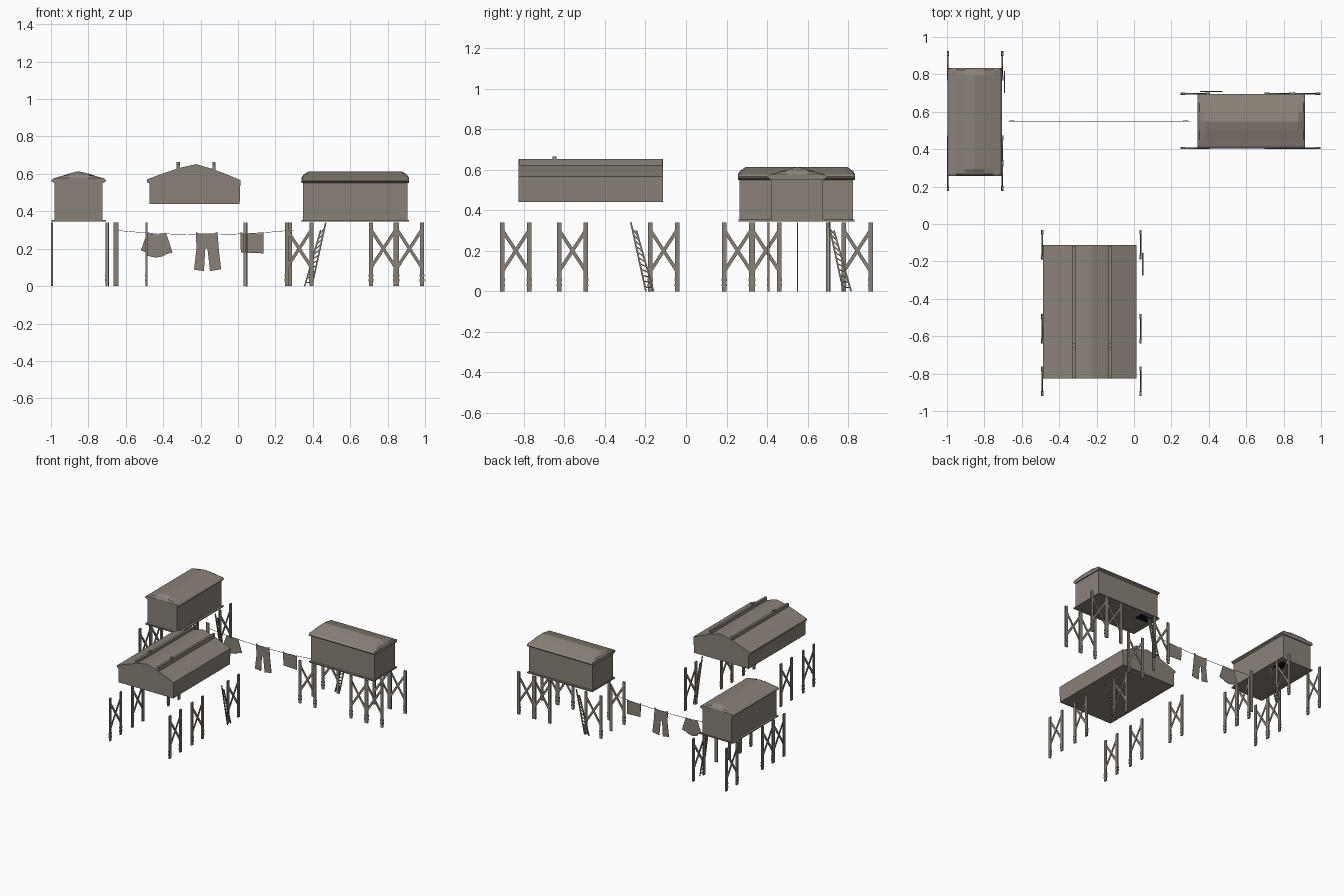
import bpy, bmesh, math
from mathutils import Matrix, Vector

if "Cube" in bpy.data.objects:
    bpy.data.objects.remove(bpy.data.objects["Cube"])


def material(name, rgb):
    m = bpy.data.materials.new(name)
    m.diffuse_color = (*rgb, 1)
    m.use_nodes = True
    m.node_tree.nodes["Principled BSDF"].inputs["Base Color"].default_value = m.diffuse_color
    return m


wood = material("weathered_wood", (0.255, 0.222, 0.188))
dark = material("hatch_black", (0.006, 0.004, 0.004))


def finish(name, bm, mat=Matrix(), colour=wood):
    bmesh.ops.recalc_face_normals(bm, faces=bm.faces)
    bm.transform(mat)
    me = bpy.data.meshes.new(name)
    bm.to_mesh(me)
    bm.free()
    me.materials.append(colour)
    ob = bpy.data.objects.new(name, me)
    bpy.context.collection.objects.link(ob)
    return ob


def box(bm, lo, hi):
    size = [b - a for a, b in zip(lo, hi)]
    mid = [(a + b) / 2 for a, b in zip(lo, hi)]
    bmesh.ops.create_cube(bm, size=1, matrix=Matrix.Translation(mid) @ Matrix.Diagonal((*size, 1)))


def beam(bm, a, b, w, t):
    """Bar from a to b in a plane of constant x: w wide in the plane, t thick."""
    a, b = Vector(a), Vector(b)
    d = b - a
    ang = math.atan2(-d.y, d.z)
    bmesh.ops.create_cube(bm, size=1, matrix=Matrix.Translation((a + b) / 2)
                          @ Matrix.Rotation(ang, 4, 'X') @ Matrix.Diagonal((t, w, d.length, 1)))


def loft(bm, rings):
    rows = [[bm.verts.new(p) for p in r] for r in rings]
    n = len(rows[0])
    for r, s in zip(rows, rows[1:]):
        for i in range(n):
            bm.faces.new((r[i], r[(i + 1) % n], s[(i + 1) % n], s[i]))
    bm.faces.new(rows[0])
    bm.faces.new(rows[-1][::-1])


def stilts(name, mat, sides, centres):
    # Cross-braced pairs of posts with wrapped feet
    bm = bmesh.new()
    for u in sides:
        for c in centres:
            for s in (-1, 1):
                v = c + s * 0.066
                box(bm, (u - 0.005, v - 0.011, 0), (u + 0.005, v + 0.011, 0.34))
                for z in (0.025, 0.05):
                    box(bm, (u - 0.006, v - 0.013, z), (u + 0.006, v + 0.013, z + 0.012))
                beam(bm, (u + s * 0.002, c - s * 0.062, 0.105), (u + s * 0.002, c + s * 0.062, 0.295), 0.017, 0.004)
    finish(name, bm, mat)


def ladder(name, mat, u, v):
    # Leaning ladder, v is the outer top position
    bm = bmesh.new()
    rails = [((u, v + 0.077, 0), (u, v + 0.003, 0.34)), ((u, v + 0.115, 0), (u, v + 0.03, 0.30))]
    for a, b in rails:
        beam(bm, a, b, 0.008, 0.006)
    for i in range(11):
        k = 0.06 + i * 0.085
        p, q = [Vector(a).lerp(Vector(b), k) for a, b in rails]
        beam(bm, p, q, 0.006, 0.005)
    finish(name, bm, mat)


def small_house(tag, mat):
    # Hollow walls with a thin lip around the floor
    bm = bmesh.new()
    W, L, t = 0.128, 0.28, 0.008
    for s in (-1, 1):
        for w, l, z0, z1, th in ((W, L, 0.345, 0.57, t), (0.145, 0.287, 0.345, 0.353, 0.03)):
            x0, x1 = sorted((s * w, s * (w - th)))
            y0, y1 = sorted((s * l, s * (l - th)))
            box(bm, (x0, -l, z0), (x1, l, z1))
            box(bm, (-w, y0, z0), (w, y1, z1))
    finish(tag + "_walls", bm, mat)

    # Floor with a hatch notch above the ladder
    bm = bmesh.new()
    plan = [(-W, -L), (W, -L), (W, 0.14), (0.04, 0.14), (0.04, 0.25), (W, 0.25), (W, L), (-W, L)]
    loft(bm, [[(x, y, z) for x, y in plan] for z in (0.346, 0.356)])
    finish(tag + "_floor", bm, mat)

    # Dark hatch plate closing the notch
    bm = bmesh.new()
    box(bm, (0.04, 0.14, 0.346), (0.118, 0.25, 0.352))
    finish(tag + "_hatch", bm, mat, dark)

    # Gable roof with clipped ends
    half = [(0.0, 0.614), (0.05, 0.602), (0.10, 0.586), (0.135, 0.576), (0.146, 0.566), (0.143, 0.558), (0.128, 0.55)]
    prof = half + [(-x, z) for x, z in reversed(half[1:])]
    rings = []
    for y, top in ((-0.288, 0.578), (-0.278, 0.594), (-0.25, 0.614), (0.25, 0.614), (0.278, 0.594), (0.288, 0.578)):
        rings.append([(x, y, min(z, top)) for x, z in prof])
    bm = bmesh.new()
    loft(bm, rings)
    finish(tag + "_roof", bm, mat)

    stilts(tag + "_stilts", mat, (-0.143, 0.148), (-0.29, -0.15, 0.30))
    ladder(tag + "_ladder", mat, 0.160, 0.155)


small_house("left_hut", Matrix.Translation((-0.852, 0.545, 0)))
small_house("right_hut", Matrix.Translation((0.627, 0.549, 0)) @ Matrix.Rotation(math.pi / 2, 4, 'Z'))

# Large front house: walls and low curved roof in one profile
M = Matrix.Translation((-0.237, -0.47, 0))
bm = bmesh.new()
prof = [(-0.235, 0.44), (0.246, 0.44), (0.25, 0.567), (0.17, 0.600), (0.09, 0.630), (0.012, 0.652),
        (-0.083, 0.630), (-0.17, 0.600), (-0.25, 0.570), (-0.25, 0.556), (-0.235, 0.548)]
loft(bm, [[(x, y, z) for x, z in prof] for y in (-0.357, 0.357)])
finish("long_house", bm, M)

# Roof rails with a small raised block
bm = bmesh.new()
for x in (-0.083, 0.109):
    box(bm, (x - 0.009, -0.353, 0.61), (x + 0.009, 0.353, 0.652))
    box(bm, (x - 0.009, -0.19, 0.64), (x + 0.009, -0.17, 0.664))
finish("roof_rails", bm, M)
stilts("long_house_stilts", M, (-0.253, 0.272), (-0.37, -0.09, 0.36))
ladder("long_house_ladder", M, 0.284, 0.195)

# Clothesline poles
bm = bmesh.new()
for x in (-0.652, 0.275):
    box(bm, (x - 0.013, 0.5475, 0), (x + 0.013, 0.5525, 0.34))
finish("line_poles", bm)

# Sagging line
bm = bmesh.new()
rings = []
r = 0.0012
for i in range(13):
    k = i / 12
    x, z = -0.67 + 0.97 * k, 0.30 - 0.025 * 4 * k * (1 - k)
    rings.append([(x, 0.55 + a, z + b) for a, b in ((-r, -r), (r, -r), (r, r), (-r, r))])
loft(bm, rings)
finish("clothesline", bm)

# Hanging clothes cut from thin cloth
clothes = {
    "shirt": [(-0.485, 0.285), (-0.45, 0.277), (-0.42, 0.277), (-0.385, 0.285), (-0.35, 0.18), (-0.385, 0.17),
              (-0.40, 0.16), (-0.44, 0.152), (-0.485, 0.162), (-0.49, 0.18), (-0.52, 0.19)],
    "trousers": [(-0.225, 0.29), (-0.205, 0.28), (-0.13, 0.28), (-0.11, 0.29), (-0.102, 0.19), (-0.09, 0.09),
                 (-0.15, 0.08), (-0.163, 0.20), (-0.175, 0.20), (-0.182, 0.08), (-0.235, 0.088), (-0.222, 0.20)],
    "towel": [(0.013, 0.29), (0.03, 0.28), (0.12, 0.28), (0.135, 0.285), (0.135, 0.175), (0.015, 0.18)],
}
for name, pts in clothes.items():
    bm = bmesh.new()
    loft(bm, [[(x, y, z) for x, z in pts] for y in (0.5485, 0.5515)])
    finish(name, bm)
